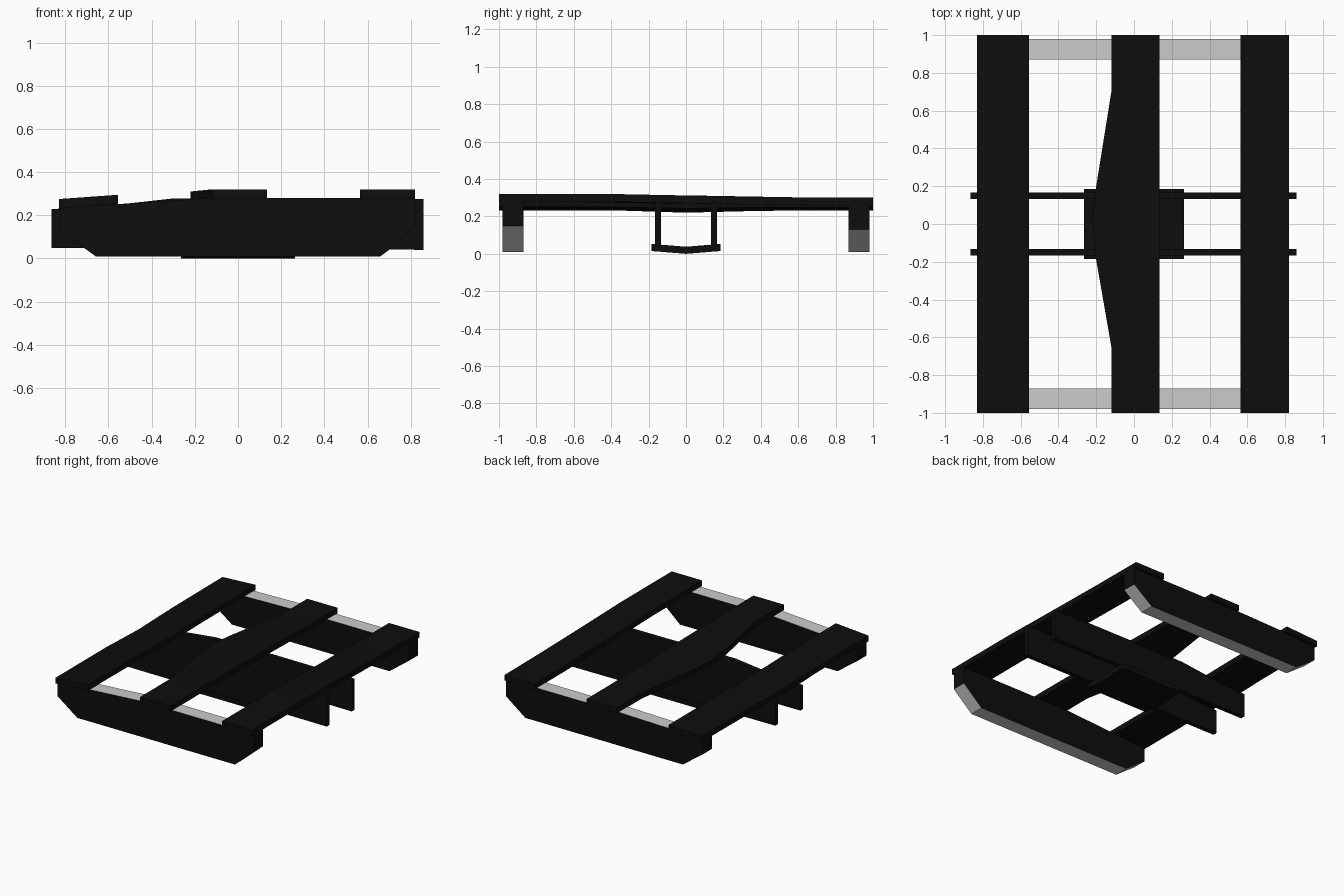
import bpy

if "Cube" in bpy.data.objects:
    bpy.data.objects.remove(bpy.data.objects["Cube"])


def material(name, c):
    m = bpy.data.materials.new(name)
    m.diffuse_color = (c, c, c, 1)
    m.use_nodes = True
    m.node_tree.nodes["Principled BSDF"].inputs["Base Color"].default_value = m.diffuse_color
    return m


BLACK = material("black_wood", 0.004)
GREY = material("bare_wood", 0.8)


def loft(name, sections, grey_sides=()):
    """Join matching closed cross-sections and cap both ends."""
    n = len(sections[0])
    verts = [p for s in sections for p in s]
    faces = [tuple(range(n))[::-1],
             tuple(range((len(sections) - 1) * n, len(sections) * n))]
    greys = [0, 0]
    for s in range(len(sections) - 1):
        for i in range(n):
            j = (i + 1) % n
            faces.append((s * n + i, s * n + j, (s + 1) * n + j, (s + 1) * n + i))
            greys.append(1 if i in grey_sides else 0)
    me = bpy.data.meshes.new(name)
    me.from_pydata(verts, [], faces)
    me.materials.append(BLACK)
    me.materials.append(GREY)
    for p, g in zip(me.polygons, greys):
        p.material_index = g
    # consistent outward normals
    import bmesh
    bm = bmesh.new()
    bm.from_mesh(me)
    bmesh.ops.recalc_face_normals(bm, faces=bm.faces)
    bm.to_mesh(me)
    bm.free()
    ob = bpy.data.objects.new(name, me)
    bpy.context.collection.objects.link(ob)
    return ob


def plank(name, stations, thick=0.042):
    """Board along y; stations are (y, left x, right x, left top z, right top z)."""
    loft(name, [[(a, y, za - thick), (b, y, zb - thick), (b, y, zb), (a, y, za)]
                for y, a, b, za, zb in stations])


def beam(name, profile, y0, y1, grey=()):
    """Front-view profile pushed through in y."""
    loft(name, [[(x, y, z) for x, z in profile] for y in (y0, y1)], grey)


# Top boards
plank("left_board", [(-1, -0.83, -0.555, 0.275, 0.295), (-0.4, -0.83, -0.555, 0.275, 0.292),
                     (0, -0.83, -0.555, 0.262, 0.285), (0.4, -0.83, -0.555, 0.272, 0.29),
                     (1, -0.83, -0.555, 0.275, 0.29)])
plank("centre_board", [(-1, -0.12, 0.135, 0.32, 0.32), (-0.65, -0.12, 0.135, 0.32, 0.32),
                       (-0.19, -0.2, 0.135, 0.312, 0.315), (0.03, -0.22, 0.135, 0.31, 0.312),
                       (0.2, -0.2, 0.135, 0.308, 0.309), (0.7, -0.12, 0.135, 0.3, 0.3),
                       (1, -0.12, 0.135, 0.3, 0.3)])
plank("right_board", [(-1, 0.565, 0.82, 0.32, 0.32), (-0.4, 0.565, 0.82, 0.32, 0.32),
                      (0.1, 0.565, 0.82, 0.31, 0.31), (0.6, 0.565, 0.82, 0.302, 0.302),
                      (1, 0.565, 0.82, 0.3, 0.3)])

# End runners with cut-off lower corners, grey on top and underneath
for name, y0, y1, cut, top in (("front_runner", -0.98, -0.87, 0.15, 0.28),
                               ("back_runner", 0.87, 0.98, 0.13, 0.262)):
    beam(name, [(-0.66, 0.01), (0.66, 0.01), (0.82, cut), (0.82, top), (-0.12, top),
                (-0.55, 0.252), (-0.825, 0.235), (-0.825, 0.13)],
         y0, y1, grey=(0, 1, 3, 4, 5, 7))

# Two thin cross rails
for name, s in (("front_rail", -1), ("back_rail", 1)):
    beam(name, [(-0.865, 0.048), (0.86, 0.04), (0.86, 0.275), (0.2, 0.277),
                (-0.3, 0.278), (-0.55, 0.25), (-0.865, 0.228)],
         s * 0.15 - 0.017, s * 0.15 + 0.017)

# Slightly sagging plate under the rails
loft("bottom_plate", [[(x, -0.185, 0.015), (x, 0, 0), (x, 0.185, 0.015),
                       (x, 0.185, 0.053), (x, 0, 0.038), (x, -0.185, 0.053)]
                      for x in (-0.265, 0.265)])
